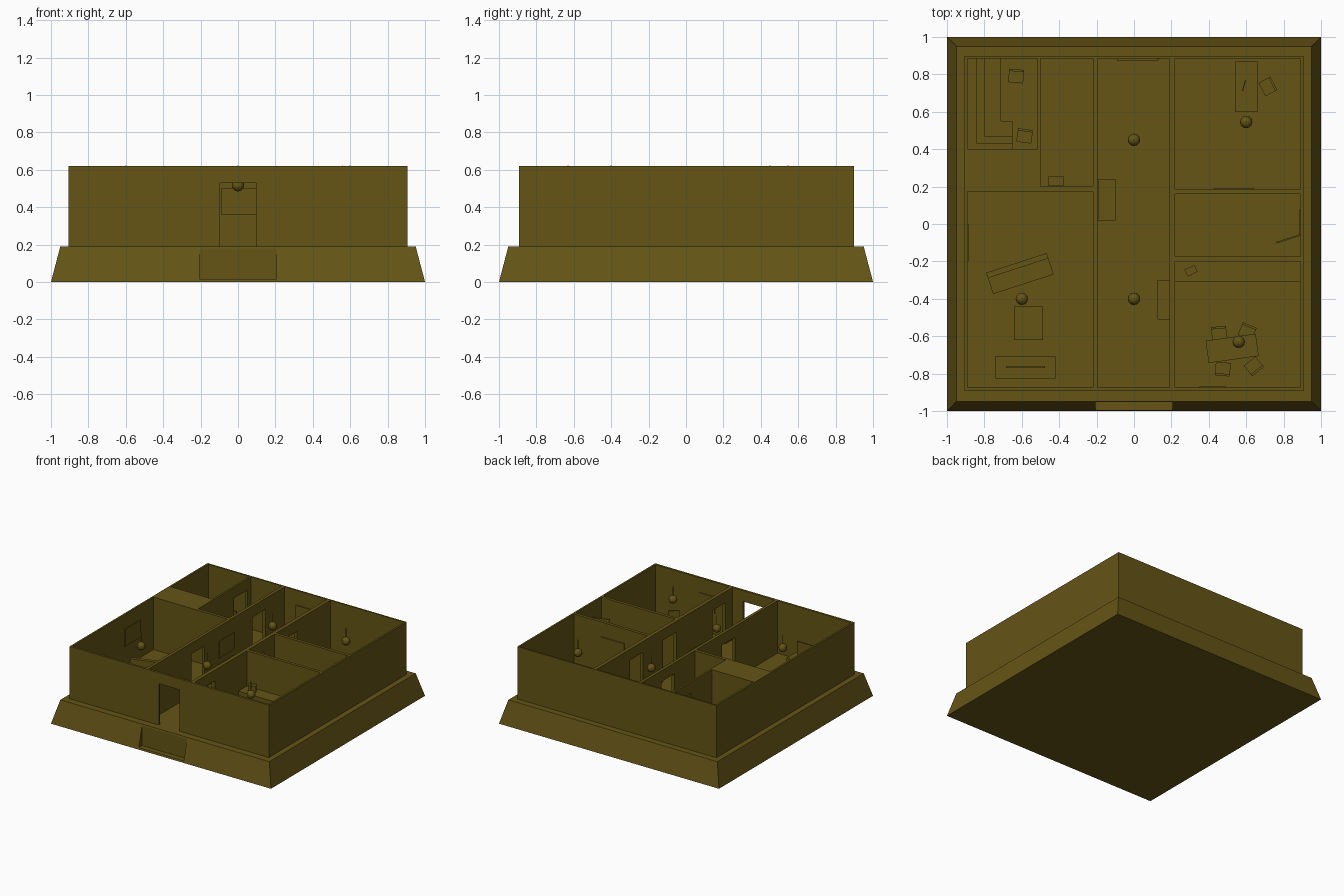
import bpy, bmesh, math
from mathutils import Matrix

FLOOR, TOP = 0.19, 0.62
mat = bpy.data.materials.new("olive")
mat.diffuse_color = (0.13, 0.09, 0.008, 1)


def finish(name, bm):
    bmesh.ops.recalc_face_normals(bm, faces=bm.faces)
    me = bpy.data.meshes.new(name)
    bm.to_mesh(me)
    bm.free()
    me.materials.append(mat)
    ob = bpy.data.objects.new(name, me)
    bpy.context.collection.objects.link(ob)
    return ob


def add_box(bm, x0, x1, y0, y1, z0, z1):
    m = Matrix.Translation(((x0 + x1) / 2, (y0 + y1) / 2, (z0 + z1) / 2))
    m = m @ Matrix.Diagonal((x1 - x0, y1 - y0, z1 - z0, 1))
    bmesh.ops.create_cube(bm, size=1, matrix=m)


def boxes(name, parts, loc=(0, 0, 0), deg=0):
    bm = bmesh.new()
    for p in parts:
        add_box(bm, *p)
    ob = finish(name, bm)
    ob.location = loc
    ob.rotation_euler.z = math.radians(deg)
    return ob


def cut(ob, *dims):
    cutter = boxes("cutter", [dims])
    cutter.hide_render = True
    mod = ob.modifiers.new("cut", 'BOOLEAN')
    mod.operation, mod.solver, mod.object = 'DIFFERENCE', 'EXACT', cutter
    bpy.context.view_layer.objects.active = ob
    bpy.ops.object.modifier_apply(modifier=mod.name)
    bpy.data.objects.remove(cutter)


# Sloped plinth with a recessed panel on the front
bm = bmesh.new()
add_box(bm, -1, 1, -1, 1, 0, FLOOR)
for v in bm.verts:
    if v.co.z > 0.1:
        v.co.x *= 0.95
        v.co.y *= 0.95
base = finish("plinth", bm)
cut(base, -0.205, 0.205, -1.1, -0.953, 0.015, 0.18)

# House shell: one block with rooms and doorways cut out
walls = boxes("walls", [(-0.905, 0.905, -0.893, 0.898, FLOOR - 0.003, TOP)])
rooms = [
    (-0.89, -0.22, -0.875, 0.175), (-0.89, -0.515, 0.40, 0.885),
    (-0.50, -0.22, 0.20, 0.885), (-0.195, 0.19, -0.875, 0.885),
    (0.22, 0.89, 0.185, 0.885), (0.22, 0.89, -0.175, 0.16),
    (0.22, 0.89, -0.875, -0.20),
]
for r in rooms:
    cut(walls, *r, 0.1, 0.8)
cut(walls, -0.095, 0.095, -1, -0.8, 0.1, 0.53)
for x, y in [(-0.21, -0.24), (-0.21, 0.55), (0.205, -0.06), (0.205, 0.37),
             (0.205, -0.7), (-0.508, 0.75)]:
    cut(walls, x - 0.05, x + 0.05, y - 0.085, y + 0.085, 0.1, 0.53)

# Hanging lamps: globe on a thin cord
for i, (x, y) in enumerate([(-0.6, -0.4), (0, -0.4), (0, 0.45), (0.6, 0.545), (0.56, -0.63)]):
    bm = bmesh.new()
    bmesh.ops.create_uvsphere(bm, u_segments=12, v_segments=8, radius=0.033)
    bmesh.ops.create_cone(bm, cap_ends=True, segments=6, radius1=0.003, radius2=0.003,
                          depth=0.08, matrix=Matrix.Translation((0, 0, 0.065)))
    finish(f"lamp_{i}", bm).location = (x, y, 0.517)


# Tables and chairs
def table(name, x, y, w, d, h, deg=0):
    w, d, t = w / 2, d / 2, 0.012
    parts = [(-w, w, -d, d, h - t, h)]
    for sx in (-1, 1):
        for sy in (-1, 1):
            cx, cy = sx * (w - t), sy * (d - t)
            parts.append((cx - t / 2, cx + t / 2, cy - t / 2, cy + t / 2, 0, h - t / 2))
    return boxes(name, parts, (x, y, FLOOR), deg)


def chair(x, y, deg):
    s = table("chair_seat", x, y, 0.08, 0.07, 0.075, deg)
    b = boxes("chair_back", [(-0.04, 0.04, 0.025, 0.037, 0.07, 0.15)], (x, y, FLOOR), deg)
    return s, b


table("dining_table", 0.525, -0.665, 0.27, 0.12, 0.125, 8)
for x, y, deg in [(0.455, -0.585, 5), (0.605, -0.575, -22), (0.475, -0.775, 175),
                  (0.64, -0.76, 218), (0.715, 0.735, -62),
                  (-0.63, 0.79, -5), (-0.585, 0.47, -8)]:
    chair(x, y, deg)
table("desk", 0.6, 0.735, 0.12, 0.27, 0.125)
boxes("laptop", [(-0.02, 0.02, -0.03, 0.03, 0, 0.006), (-0.02, -0.015, -0.03, 0.03, 0, 0.05)],
      (0.605, 0.735, FLOOR + 0.125), -15)
table("coffee_table", -0.565, -0.53, 0.155, 0.18, 0.07)

# Sofa facing the screen
boxes("sofa", [(-0.17, 0.17, -0.06, 0.06, 0.0, 0.065), (-0.17, 0.17, 0.03, 0.06, 0.06, 0.13)],
      (-0.61, -0.265, FLOOR), 18)
boxes("screen_stand", [(-0.16, 0.16, -0.06, 0.06, 0, 0.08)], (-0.58, -0.765, FLOOR))
boxes("screen", [(-0.105, 0.105, -0.005, 0.005, 0.08, 0.21)], (-0.58, -0.765, FLOOR))

# L-shaped corner bench, stepped toward the walls
for i, (a, b, h) in enumerate([(0.18, 0.15, 0.07), (0.09, 0.07, 0.11), (0.05, 0.03, 0.14)]):
    boxes(f"corner_bench_{i}", [(-0.89, -0.89 + a, 0.40, 0.885, FLOOR, FLOOR + h),
                                (-0.89 + a, -0.65, 0.40, 0.40 + b, FLOOR, FLOOR + h)])

# Cabinets, counter and small boxes
boxes("hall_cabinet", [(-0.195, -0.10, 0.02, 0.24, FLOOR, 0.31)])
boxes("hall_shelf", [(0.125, 0.19, -0.51, -0.30, FLOOR, 0.31)])
boxes("kitchen_counter", [(0.22, 0.89, -0.31, -0.20, FLOOR, 0.33)])
boxes("counter_appliance", [(-0.03, 0.03, -0.02, 0.02, 0, 0.05)], (0.305, -0.25, 0.33), 25)
boxes("side_box", [(-0.46, -0.375, 0.205, 0.255, FLOOR, 0.28)])

# Wall pictures and the leaning panel
for i, p in enumerate([(-0.09, 0.13, 0.875, 0.885, 0.36, 0.50),
                       (0.43, 0.64, 0.185, 0.192, 0.36, 0.50),
                       (0.35, 0.49, -0.875, -0.868, 0.36, 0.50),
                       (-0.89, -0.884, -0.20, 0.0, 0.36, 0.50),
                       (-0.195, -0.189, 0.03, 0.23, 0.36, 0.50),
                       (0.884, 0.89, -0.06, 0.08, 0.30, 0.50)]):
    boxes(f"picture_{i}", [p])
boxes("open_panel", [(-0.13, 0, -0.004, 0.004, 0, 0.2)], (0.885, -0.06, 0.30), 18)
